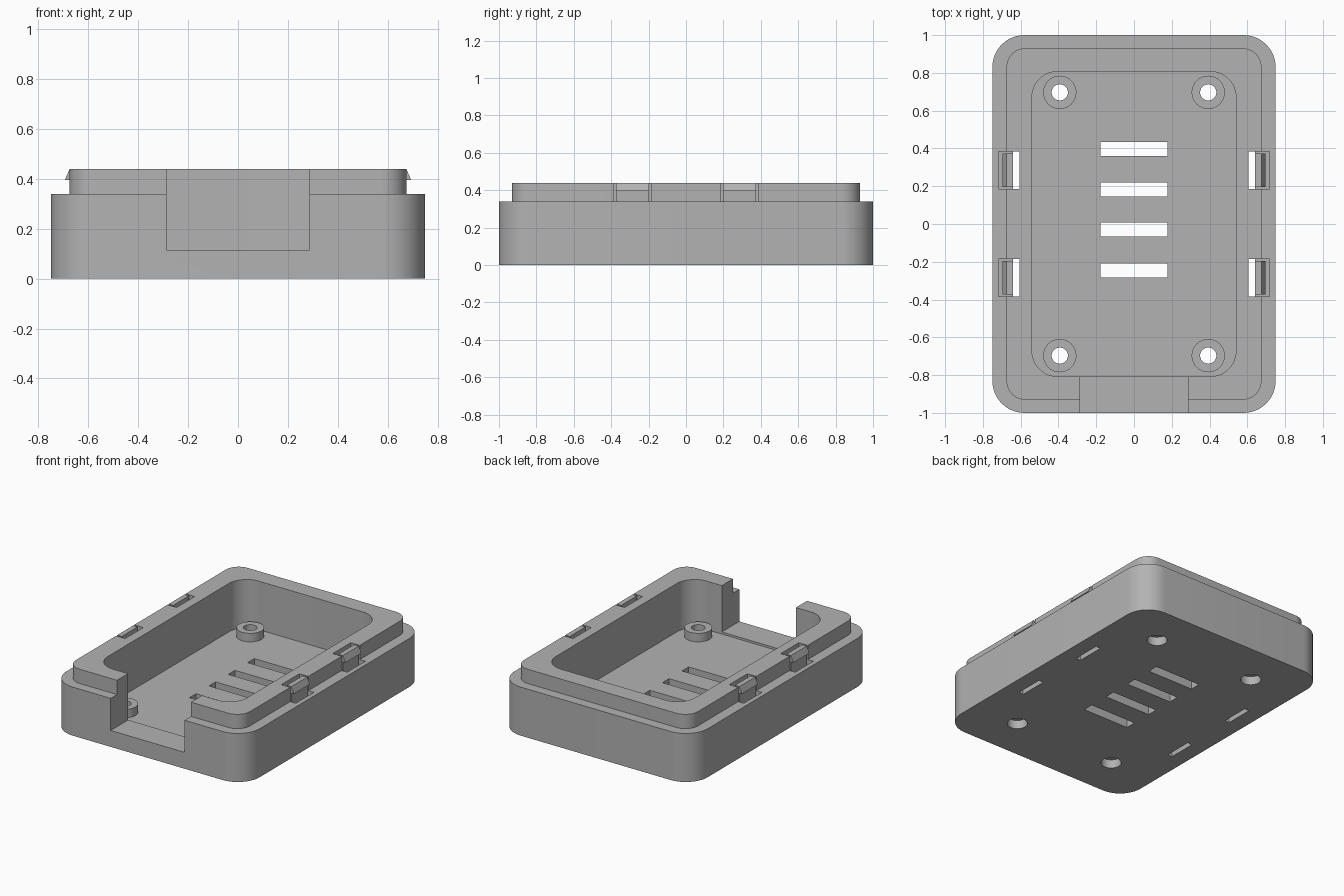
import bpy, bmesh, math
from mathutils import Vector

if "Cube" in bpy.data.objects:
    bpy.data.objects.remove(bpy.data.objects["Cube"])

grey = bpy.data.materials.new("light grey plastic")
grey.diffuse_color = (0.45, 0.45, 0.45, 1)
grey.use_nodes = True
grey.node_tree.nodes["Principled BSDF"].inputs["Base Color"].default_value = grey.diffuse_color


def prism(name, points, direction):
    """Solid made by extruding a closed outline along a direction."""
    bm = bmesh.new()
    face = bm.faces.new([bm.verts.new(p) for p in points])
    new = bmesh.ops.extrude_face_region(bm, geom=[face])["geom"]
    bmesh.ops.translate(bm, vec=Vector(direction),
                        verts=[g for g in new if isinstance(g, bmesh.types.BMVert)])
    bmesh.ops.recalc_face_normals(bm, faces=bm.faces[:])
    mesh = bpy.data.meshes.new(name)
    bm.to_mesh(mesh)
    bm.free()
    mesh.materials.append(grey)
    obj = bpy.data.objects.new(name, mesh)
    bpy.context.collection.objects.link(obj)
    return obj


def rounded(name, hx, hy, r, z0, z1, cx=0, cy=0, steps=12):
    """Upright block with rounded corners (r = 0 gives a plain box)."""
    pts = []
    for k, (sx, sy) in enumerate([(1, 1), (-1, 1), (-1, -1), (1, -1)]):
        for i in range(steps + 1 if r else 1):
            a = math.pi / 2 * (k + i / steps)
            pts.append((cx + sx * (hx - r) + r * math.cos(a),
                        cy + sy * (hy - r) + r * math.sin(a), z0))
    return prism(name, pts, (0, 0, z1 - z0))


def cylinder(name, r, z0, z1, cx, cy, n=40):
    pts = [(cx + r * math.cos(2 * math.pi * i / n),
            cy + r * math.sin(2 * math.pi * i / n), z0) for i in range(n)]
    return prism(name, pts, (0, 0, z1 - z0))


def side_profile(name, profile, side, y, half):
    """Outline in x/z, mirrored by side, extruded along y."""
    return prism(name, [(side * x, y - half, z) for x, z in profile], (0, 2 * half, 0))


def combine(target, tool, operation):
    mod = target.modifiers.new("bool", 'BOOLEAN')
    mod.operation, mod.solver, mod.object = operation, 'EXACT', tool
    bpy.context.view_layer.objects.active = target
    bpy.ops.object.modifier_apply(modifier=mod.name)
    bpy.data.objects.remove(tool)


# Tray shell: base block, raised lip, cavity
tray = rounded("tray", 0.75, 1.0, 0.17, 0, 0.34)
combine(tray, rounded("lip", 0.675, 0.93, 0.1, 0.2, 0.44), 'UNION')
combine(tray, rounded("cavity", 0.54, 0.807, 0.135, 0.1, 0.6), 'DIFFERENCE')

# Front opening
combine(tray, rounded("opening", 0.287, 0.2, 0, 0.115, 0.6, 0, -0.93), 'DIFFERENCE')

# Screw posts with through holes and counterbores underneath
for x in (-0.393, 0.393):
    for y in (-0.697, 0.697):
        combine(tray, cylinder("post", 0.088, 0.05, 0.16, x, y), 'UNION')
        combine(tray, cylinder("hole", 0.043, -0.1, 0.3, x, y), 'DIFFERENCE')
        combine(tray, cylinder("counterbore", 0.065, -0.1, 0.06, x, y), 'DIFFERENCE')

# Vent slots in the floor
for y in (0.398, 0.183, -0.03, -0.246):
    combine(tray, rounded("vent", 0.178, 0.037, 0, -0.1, 0.3, 0, y), 'DIFFERENCE')

# Snap clips standing in stepped pockets
pocket = [(0.605, -0.1), (0.64, -0.1), (0.64, 0.1), (0.718, 0.1), (0.718, 0.6), (0.605, 0.6)]
hook = [(0.64, 0.08), (0.675, 0.08), (0.675, 0.395), (0.695, 0.395), (0.675, 0.44), (0.64, 0.44)]
for side in (-1, 1):
    for y in (-0.285, 0.285):
        combine(tray, side_profile("pocket", pocket, side, y, 0.1), 'DIFFERENCE')
        side_profile("snap_clip", hook, side, y, 0.088)

# Smooth rounded corners, crisp edges
bpy.ops.object.select_all(action='DESELECT')
tray.select_set(True)
bpy.context.view_layer.objects.active = tray
bpy.ops.object.shade_smooth_by_angle(angle=math.radians(30))
